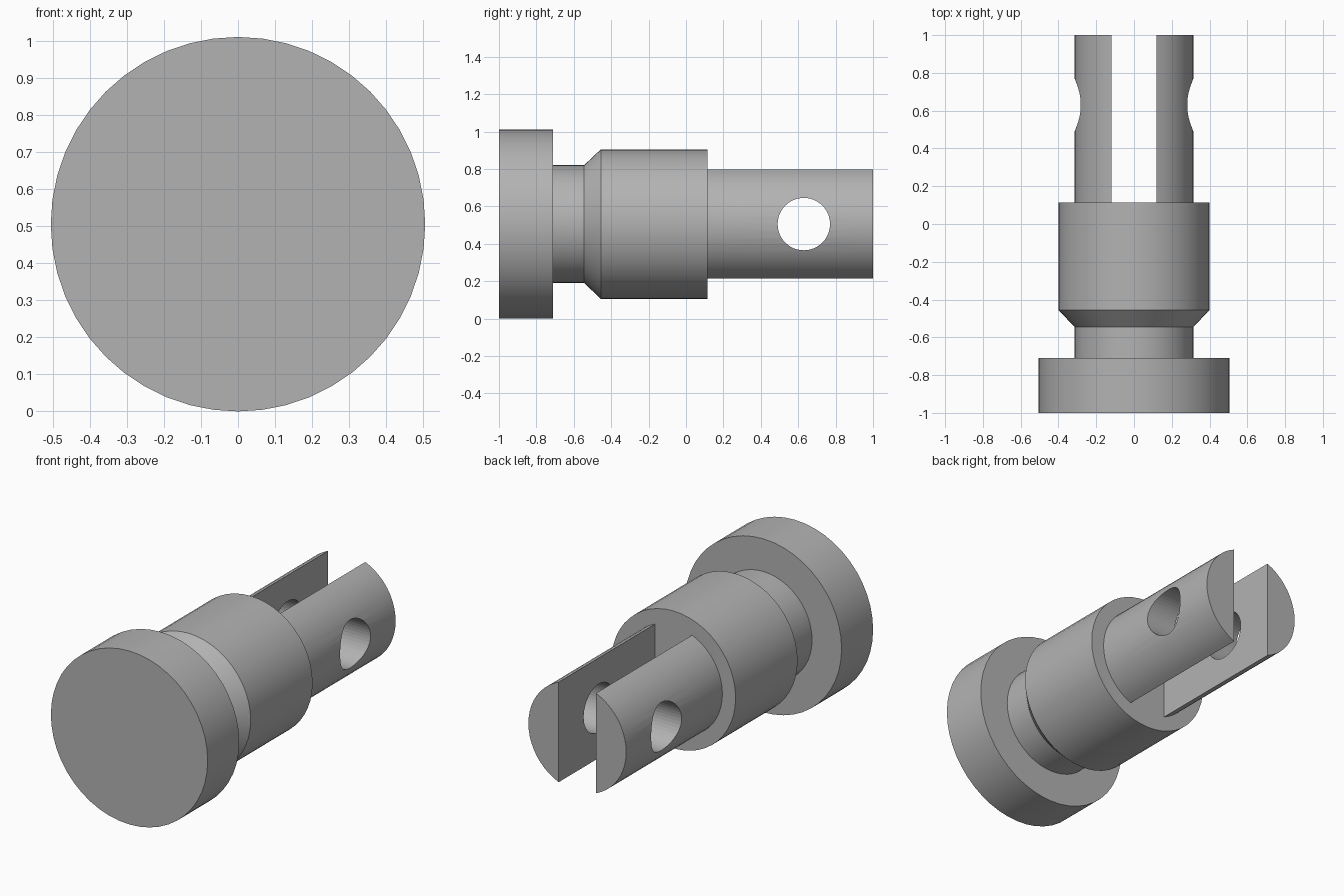
import bpy, bmesh, math
from mathutils import Matrix, Vector

old = bpy.data.objects.get("Cube")
if old:
    bpy.data.objects.remove(old, do_unlink=True)

AXIS_Z = 0.505      # height of the pin's centre line
SHANK_R = 0.315
SLOT_HALF = 0.12
SEGMENTS = 48

steel = bpy.data.materials.new("grey steel")
steel.use_nodes = True
grey = (0.45, 0.45, 0.45, 1)
steel.diffuse_color = grey
steel.node_tree.nodes["Principled BSDF"].inputs["Base Color"].default_value = grey


def make_object(name, bm):
    bmesh.ops.recalc_face_normals(bm, faces=bm.faces)
    mesh = bpy.data.meshes.new(name)
    bm.to_mesh(mesh)
    bm.free()
    mesh.materials.append(steel)
    obj = bpy.data.objects.new(name, mesh)
    obj.location.z = AXIS_Z
    bpy.context.collection.objects.link(obj)
    return obj


def smooth(obj):
    bpy.ops.object.select_all(action='DESELECT')
    obj.select_set(True)
    bpy.context.view_layer.objects.active = obj
    bpy.ops.object.shade_smooth_by_angle(angle=math.radians(30))


# Turned body: head, neck, chamfer and collar, as (radius, y) profile
profile = [(0.505, -1), (0.505, -0.71), (SHANK_R, -0.71), (SHANK_R, -0.545),
           (0.4, -0.455), (0.4, 0.115)]
bm = bmesh.new()
rings = []
for radius, y in profile:
    angles = [2 * math.pi * i / SEGMENTS for i in range(SEGMENTS)]
    rings.append([bm.verts.new((radius * math.cos(a), y, radius * math.sin(a))) for a in angles])
for a, b in zip(rings, rings[1:]):
    for i in range(SEGMENTS):
        j = (i + 1) % SEGMENTS
        bm.faces.new((a[i], a[j], b[j], b[i]))
bm.faces.new(rings[0])
bm.faces.new(rings[-1])
smooth(make_object("turned_body", bm))

# Fork prong: circular segment extruded along the axis
half_angle = math.acos(SLOT_HALF / SHANK_R)
bm = bmesh.new()
steps = 20
arc = [half_angle * (2 * i / steps - 1) for i in range(steps + 1)]
section = bm.faces.new([bm.verts.new((SHANK_R * math.cos(a), 0.11, SHANK_R * math.sin(a))) for a in arc])
end = bmesh.ops.extrude_face_region(bm, geom=[section], use_keep_orig=True)
bmesh.ops.translate(bm, vec=Vector((0, 0.89, 0)),
                    verts=[v for v in end["geom"] if isinstance(v, bmesh.types.BMVert)])
prongs = make_object("fork_prongs", bm)

# Cross hole cutter
bm = bmesh.new()
bmesh.ops.create_cone(bm, cap_ends=True, segments=SEGMENTS, radius1=0.14, radius2=0.14, depth=0.6,
                      matrix=Matrix.Translation((0.25, 0.63, 0)) @ Matrix.Rotation(math.pi / 2, 4, 'Y'))
cutter = make_object("cross_hole_cutter", bm)
cutter.hide_render = True
cutter.hide_set(True)

# Drill the prong, then mirror it across the slot
drill = prongs.modifiers.new("cross_hole", 'BOOLEAN')
drill.operation = 'DIFFERENCE'
drill.solver = 'EXACT'
drill.object = cutter
mirror = prongs.modifiers.new("mirror", 'MIRROR')
mirror.use_axis[0] = True
mirror.use_mirror_merge = False
smooth(prongs)
